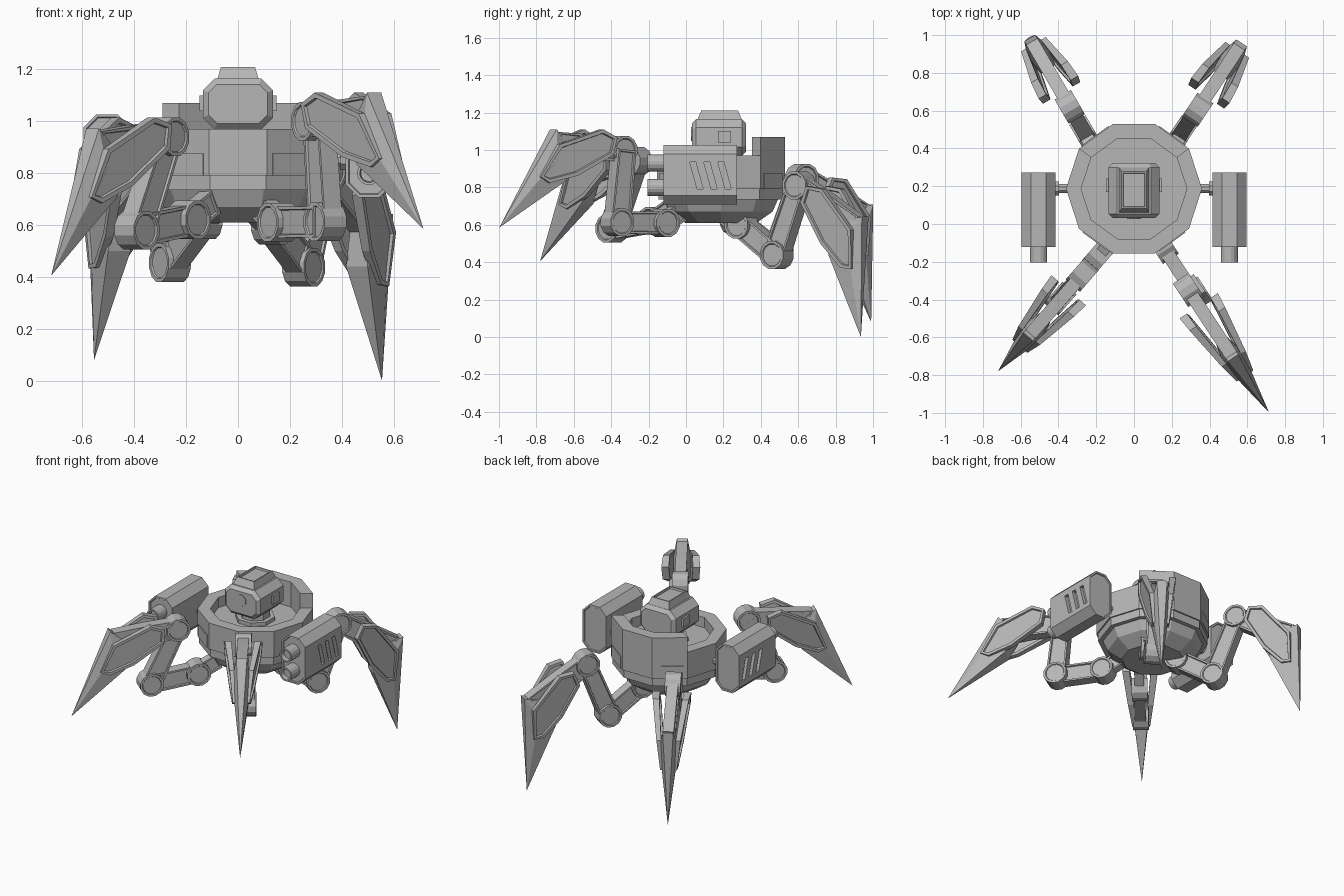
import bpy, bmesh, math
from mathutils import Vector

old = bpy.data.objects.get("Cube")
if old:
    bpy.data.objects.remove(old)

grey = bpy.data.materials.new("plain grey")
grey.use_nodes = True
GREY = (0.47, 0.47, 0.47, 1)
grey.diffuse_color = GREY
grey.node_tree.nodes["Principled BSDF"].inputs["Base Color"].default_value = GREY

CY = 0.187  # body axis in y


def finish(name, bm):
    bmesh.ops.recalc_face_normals(bm, faces=bm.faces)
    mesh = bpy.data.meshes.new(name)
    bm.to_mesh(mesh)
    bm.free()
    mesh.materials.append(grey)
    ob = bpy.data.objects.new(name, mesh)
    bpy.context.collection.objects.link(ob)
    return ob


def solid(name, hulls):
    """One object made of several convex pieces."""
    bm = bmesh.new()
    for pts in hulls:
        part = bmesh.new()
        for p in pts:
            part.verts.new(p)
        res = bmesh.ops.convex_hull(part, input=part.verts)
        junk = {g for g in res["geom_interior"] if isinstance(g, bmesh.types.BMVert)}
        bmesh.ops.delete(part, geom=list(junk), context="VERTS")
        bmesh.ops.dissolve_limit(part, angle_limit=0.01, verts=part.verts, edges=part.edges)
        tmp = bpy.data.meshes.new("tmp")
        part.to_mesh(tmp)
        part.free()
        bm.from_mesh(tmp)
        bpy.data.meshes.remove(tmp)
    return finish(name, bm)


def prism(name, outline, depth, place, rim=0, sink=0):
    """Extrude a 2D outline sideways; place(a, b, side) gives the 3D point. Caps get a sunk panel."""
    bm = bmesh.new()
    ends = [[bm.verts.new(place(a, b, s)) for a, b in outline] for s in (-depth, depth)]
    n = len(outline)
    caps = [bm.faces.new(ends[0][::-1]), bm.faces.new(ends[1])]
    for i in range(n):
        j = (i + 1) % n
        bm.faces.new((ends[0][i], ends[0][j], ends[1][j], ends[1][i]))
    bmesh.ops.recalc_face_normals(bm, faces=bm.faces)
    if rim:
        bmesh.ops.inset_individual(bm, faces=caps, thickness=rim)
        bmesh.ops.inset_individual(bm, faces=caps, thickness=0.004, depth=-sink)
    return finish(name, bm)


def circle(r, n, ca=0, cb=0, turn=0.5):
    return [(ca + r * math.cos(2 * math.pi * (i + turn) / n),
             cb + r * math.sin(2 * math.pi * (i + turn) / n)) for i in range(n)]


def octagon(w, h, c, ca=0, cb=0):
    return [(ca + x, cb + z) for x, z in (
        (w - c, h), (w, h - c), (w, c - h), (w - c, -h),
        (c - w, -h), (-w, c - h), (-w, h - c), (c - w, h))]


def box(x0, x1, y0, y1, z0, z1):
    return [(x, y, z) for x in (x0, x1) for y in (y0, y1) for z in (z0, z1)]


def along_y(yc):
    return lambda a, b, s: (a, yc + s, b)


# Body: ten-sided hull, floor and rim with a raised back
def ring(r, z):
    return [(x, CY + y, z) for x, y in circle(r, 10, turn=0)]


solid("body_hull", [
    ring(0.36, 0.79) + ring(0.36, 0.90),
    ring(0.35, 0.735) + ring(0.35, 0.80),
    ring(0.32, 0.735) + ring(0.29, 0.67),
    ring(0.29, 0.67) + ring(0.20, 0.61)])
rim = []
for i in range(10):
    top = 1.07 if i in (1, 2, 3) else 0.97
    rim.append([ring(r, z)[k % 10] for r in (0.28, 0.36) for z in (0.86, top) for k in (i, i + 1)])
solid("body_rim", rim)

# Plates on the hull above each leg
plates = []
for deg in (54, 126, 234, 306):
    c, s = math.cos(math.radians(deg)), math.sin(math.radians(deg))
    plates.append([(c * d - s * w, CY + s * d + c * w, z)
                   for d in (0.33, 0.348) for w in (-0.085, 0.085) for z in (0.79, 0.875)])
solid("leg_plates", plates)

# Turret head
turret = prism("turret_head", octagon(0.135, 0.0975, 0.045, 0, 1.067), 0.145, along_y(0.177))
bev = turret.modifiers.new("edge", "BEVEL")
bev.width, bev.segments, bev.limit_method = 0.022, 1, "ANGLE"
bev.angle_limit = math.radians(60)
prism("turret_eye", circle(0.04, 8, 0, 1.085), 0.004, along_y(0.031))
solid("turret_neck", [[(x, CY + y, z) for x, y in circle(r, 8) for z in (0.88, top)]
                      for r, top in ((0.095, 0.99), (0.125, 0.925))])
solid("turret_ears", [box(s * 0.12, s * 0.148, 0.17, 0.24, 1.04, 1.1) for s in (-1, 1)])


def hatch_place(a, b, s):
    k = 1 if s < 0 else 0.82
    return (a * k, 0.18 + b * k, 1.185 + s)


prism("turret_hatch", [(0.08, 0.12), (-0.08, 0.12), (-0.08, -0.12), (0.08, -0.12)],
      0.025, hatch_place, 0.012, 0.012)

# Gun pods on both sides, with slanted vents cut into the outer face
for side, label in ((1, "left"), (-1, "right")):
    gx = side * 0.505
    pod = prism(label + "_gun_pod", octagon(0.09, 0.16, 0.05, gx, 0.867), 0.197,
                along_y(0.076), 0.012, 0.006)
    slits = []
    for y in (0.02, 0.095, 0.17):
        slits.append([(gx + side * d, y + sh + w, z) for d in (0.065, 0.12)
                      for sh, z in ((0, 0.935), (0.04, 0.79)) for w in (0, 0.032)])
    cutter = solid(label + "_vent_cutter", slits)
    cutter.hide_render = True
    cut = pod.modifiers.new("vents", "BOOLEAN")
    cut.operation, cut.object = "DIFFERENCE", cutter
    graph = bpy.context.evaluated_depsgraph_get()
    pod_mesh = bpy.data.meshes.new_from_object(pod.evaluated_get(graph))
    pod.modifiers.clear()
    pod.data = pod_mesh
    bpy.data.objects.remove(cutter)
    for z in (0.93, 0.80):
        prism(label + "_gun_barrel", circle(0.046, 16, gx, z), 0.055, along_y(-0.15), 0.01, 0.03)
    prism(label + "_gun_mount", circle(0.026, 8, CY, 0.85), 0.05,
          lambda a, b, s: (side * 0.38 + s, a, b))
    prism(label + "_gun_collar", circle(0.04, 8, CY, 0.85), 0.012,
          lambda a, b, s: (side * 0.408 + s, a, b))


# Legs: hip, knee, top joint and tip of each
def make_leg(label, hip, knee, top, tip):
    hip, knee, top, tip = map(Vector, (hip, knee, top, tip))
    out = Vector((tip.x - top.x, tip.y - top.y, 0)).normalized()
    up = Vector((0, 0, 1))
    across = out.cross(up)

    def frame(origin, angle):
        a_dir = out * math.cos(angle) + up * math.sin(angle)
        b_dir = out * math.sin(angle) - up * math.cos(angle)
        return lambda a, b, s: origin + a_dir * a + b_dir * b + across * s

    # joints and links
    for part, p in (("hip", hip), ("knee", knee), ("top", top)):
        prism(f"{label}_{part}_joint", circle(0.077, 12), 0.05, frame(p, 0), 0.014, 0.006)

    def link(part, p, q, h0, h1, width):
        d = q - p
        f = frame(p, math.atan2(d.z, d.dot(out)))
        n = d.length
        prism(f"{label}_{part}", [(0, -h0), (n, -h1), (n, h1), (0, h0)], width, f, 0.016, 0.01)

    link("lower_link", hip, knee, 0.06, 0.06, 0.036)
    link("upper_link", knee, top, 0.062, 0.055, 0.04)
    link("hip_mount", hip - out * 0.13 + up * 0.07, hip, 0.05, 0.05, 0.03)

    # claw, laid out from the top joint with its tip at a fixed angle
    d = tip - top
    size = d.length / 0.873
    f0 = frame(top, math.atan2(d.z, d.dot(out)) + math.atan2(0.56, 0.67))

    def f(a, b, s):
        return f0(a * size, b * size, s)

    prism(label + "_claw_arm", [(0, -0.06), (0.2, -0.04), (0.42, -0.01), (0.36, 0.14), (0.2, 0.1), (0, 0.06)],
          0.035, f, 0.014, 0.008)
    solid(label + "_claw_spike", [[f(0.67, 0.56, 0)] + [
        f(a, b, s * w) for s in (-1, 1)
        for a, b, w in ((0.44, -0.02, 0.033), (0.42, 0.13, 0.06), (0.34, 0.24, 0.05), (0.28, 0.1, 0.03))]])

    # side shells flare towards the body and close in on the tip
    for s in (-1, 1):
        def shell(a, b, t):
            return f(a, b, s * (0.105 - 0.105 * (0.88 * a + 0.73 * b)) + t * (1 - a))
        prism(label + "_claw_shell", [(0.11, 0.05), (0.11, -0.045), (0.2, -0.07), (0.43, 0.06),
                                      (0.5, 0.25), (0.44, 0.27), (0.29, 0.2)], 0.026, shell, 0.02, 0.012)


make_leg("front_left", (0.155, -0.122, 0.61), (0.335, -0.367, 0.613), (0.288, -0.35, 1.0), (0.715, -0.998, 0.585))
make_leg("front_right", (-0.19, -0.17, 0.62), (-0.39, -0.395, 0.58), (-0.275, -0.27, 0.94), (-0.72, -0.78, 0.405))
make_leg("back_left", (0.133, 0.295, 0.60), (0.253, 0.485, 0.438), (0.337, 0.605, 0.81), (0.555, 0.935, 0.0))
make_leg("back_right", (-0.14, 0.27, 0.62), (-0.262, 0.485, 0.455), (-0.34, 0.62, 0.85), (-0.555, 0.99, 0.08))
